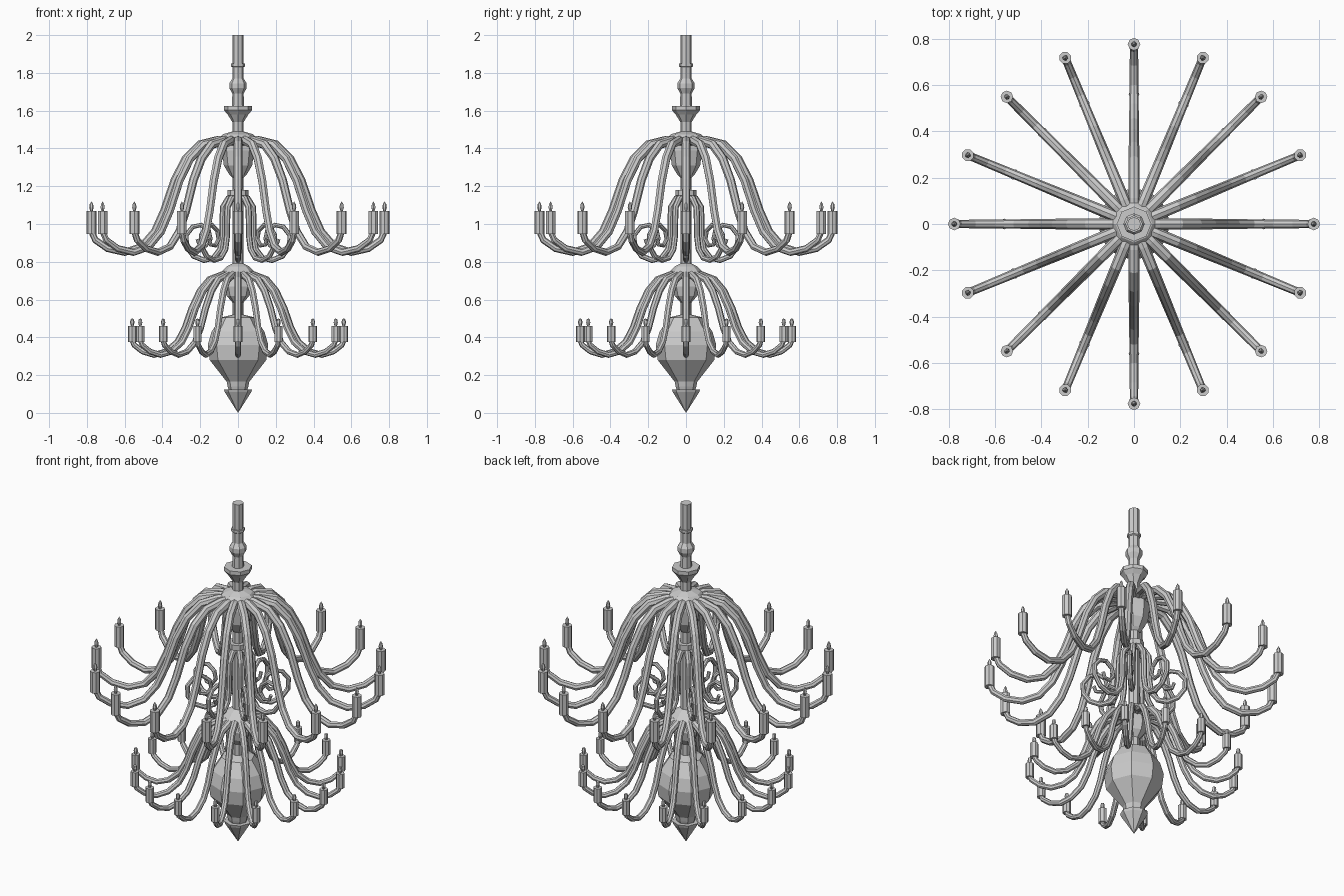
import bpy, bmesh
from math import sin, cos, pi
from mathutils import Vector

if "Cube" in bpy.data.objects:
    bpy.data.objects.remove(bpy.data.objects["Cube"])


def finish(bm, name):
    bmesh.ops.recalc_face_normals(bm, faces=bm.faces)
    me = bpy.data.meshes.new(name)
    bm.to_mesh(me)
    bm.free()
    return me


def place(me, name, turn=0.0):
    ob = bpy.data.objects.new(name, me)
    ob.rotation_euler.z = turn
    bpy.context.collection.objects.link(ob)
    return ob


def skin(rings, name):
    """Join equal-sized closed rings of points and cap both ends."""
    bm = bmesh.new()
    vs = [[bm.verts.new(p) for p in r] for r in rings]
    n = len(vs[0])
    for a, b in zip(vs, vs[1:]):
        for i in range(n):
            j = (i + 1) % n
            bm.faces.new((a[i], a[j], b[j], b[i]))
    bm.faces.new(vs[0])
    bm.faces.new(vs[-1])
    bmesh.ops.remove_doubles(bm, verts=bm.verts, dist=0.0001)
    return finish(bm, name)


def lathe(profile, name, sides=8, x=0.0):
    return skin([[(x + r * cos(2 * pi * i / sides), r * sin(2 * pi * i / sides), z)
                  for i in range(sides)] for r, z in profile], name)


def tube(path, r0, r1, name, sides=8):
    """Tapered tube along a path in the x-z plane."""
    pts = [Vector((r, 0, z)) for r, z in path]
    rings = []
    for k, p in enumerate(pts):
        t = (pts[min(k + 1, len(pts) - 1)] - pts[max(k - 1, 0)]).normalized()
        side = Vector((0, 1, 0))
        up = t.cross(side)
        rad = r0 + (r1 - r0) * k / (len(pts) - 1)
        rings.append([p + rad * (side * cos(2 * pi * i / sides) + up * sin(2 * pi * i / sides))
                      for i in range(sides)])
    return skin(rings, name)


def radial(me, name, count):
    for i in range(count):
        place(me, f"{name}_{i + 1}", 2 * pi * i / count)


# ceiling rod, collars and the hub of the upper tier
place(lathe([(.03, 2), (.03, 1.85), (.037, 1.85), (.037, 1.835), (.03, 1.83),
             (.03, 1.77), (.046, 1.745), (.046, 1.72), (.03, 1.69), (.032, 1.625),
             (.075, 1.625), (.075, 1.603), (.055, 1.58), (.03, 1.54), (.03, 1.49),
             (.08, 1.475), (.1, 1.455), (.08, 1.43), (.085, 1.39), (.075, 1.31),
             (.045, 1.26), (.03, 1.245), (.03, 1.2)], "upper_column"), "upper_column")

# middle stem with collar
place(lathe([(.03, 1.2), (.03, 1.18), (.055, 1.18), (.055, 1.15), (.03, 1.14),
             (.03, .79)], "middle_stem"), "middle_stem")

# lower hub, large bulb and pointed finial
place(lathe([(.03, .79), (.06, .775), (.09, .745), (.06, .72), (.072, .67),
             (.06, .62), (.03, .585), (.03, .52), (.09, .505), (.14, .43),
             (.16, .36), (.15, .28), (.06, .165), (.055, .14), (.05, .125),
             (.075, .125), (.07, .11), (.0, 0)], "lower_body"), "lower_body")

# upper tier arms
upper_path = [(.04, 1.44), (.11, 1.44), (.2, 1.42), (.275, 1.345), (.335, 1.23),
              (.39, 1.07), (.44, .96), (.51, .88), (.6, .85), (.69, .87),
              (.755, .915), (.775, .96)]
radial(tube(upper_path, .026, .017, "upper_arm"), "upper_arm", 16)

# lower tier arms
lower_path = [(.03, .73), (.08, .73), (.15, .705), (.2, .645), (.245, .55),
              (.28, .45), (.32, .375), (.38, .325), (.445, .307), (.505, .325),
              (.55, .36), (.56, .385)]
radial(tube(lower_path, .021, .014, "lower_arm"), "lower_arm", 16)

# candles with flame tips on each arm
for tier, x, z, h, r in (("upper", .776, .947, .123, .027), ("lower", .56, .375, .085, .023)):
    candle = lathe([(r, z), (r, z + h)], tier + "_candle", 8, x)
    flame = lathe([(.007, z + h), (.012, z + h + .018), (.009, z + h + .035),
                   (0, z + h + .05 if tier == "upper" else z + h + .04)], tier + "_flame", 6, x)
    radial(candle, tier + "_candle", 16)
    radial(flame, tier + "_flame", 16)

# curled scrolls around the middle stem
scroll_path = [(.02, 1.145), (.05, 1.135), (.078, 1.09), (.082, 1.02), (.082, .94),
               (.095, .865), (.13, .82), (.18, .808), (.235, .83), (.272, .88),
               (.275, .94), (.24, .985), (.195, .995), (.155, .965), (.145, .92),
               (.17, .885), (.205, .89), (.215, .92)]
radial(tube(scroll_path, .018, .01, "scroll"), "scroll", 8)
